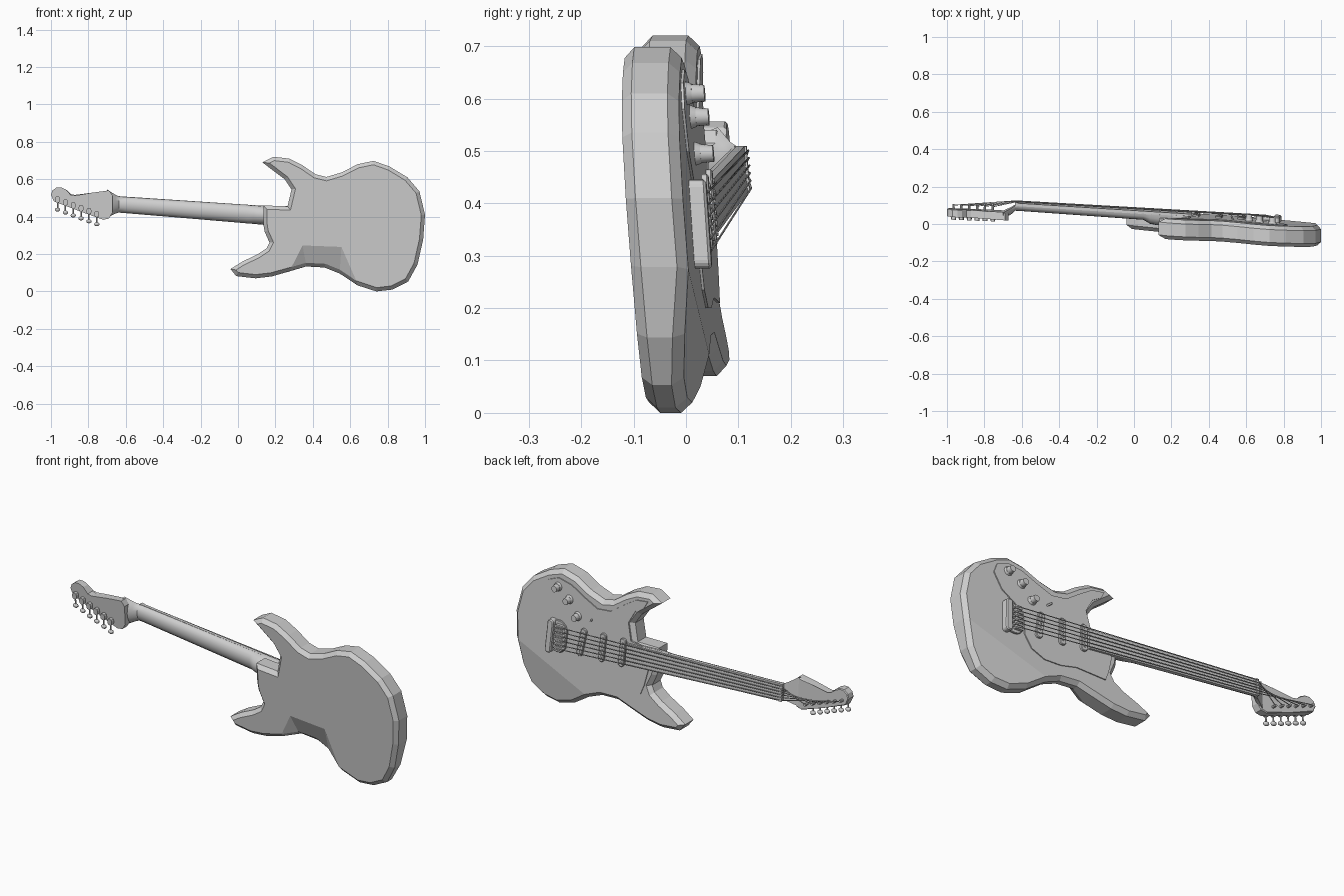
import bpy, bmesh, math
from mathutils import Matrix, Vector

cube = bpy.data.objects.get("Cube")
if cube:
    bpy.data.objects.remove(cube)

grey = bpy.data.materials.new("plain_grey")
grey.use_nodes = True
grey.diffuse_color = (0.62, 0.62, 0.62, 1)
grey.node_tree.nodes["Principled BSDF"].inputs["Base Color"].default_value = (0.62, 0.62, 0.62, 1)


# The guitar leans: parts are made as (x, height above face, z), then sheared
def lean(p):
    x, h, z = p
    return Vector((x, h + 0.09 - 0.0676 * x - 0.0726 * z, z))


def axis(x):
    """Height of the neck centre line."""
    return 0.4175 - 0.075 * x


def finish(name, bm, smooth=False):
    for v in bm.verts:
        v.co = lean(v.co)
    bmesh.ops.recalc_face_normals(bm, faces=bm.faces)
    mesh = bpy.data.meshes.new(name)
    bm.to_mesh(mesh)
    bm.free()
    mesh.materials.append(grey)
    obj = bpy.data.objects.new(name, mesh)
    bpy.context.scene.collection.objects.link(obj)
    if smooth:
        bpy.ops.object.select_all(action='DESELECT')
        obj.select_set(True)
        bpy.context.view_layer.objects.active = obj
        bpy.ops.object.shade_smooth_by_angle(angle=math.radians(40))
    return obj


def prism(name, outline, low, high, bevel=0):
    bm = bmesh.new()
    a = [bm.verts.new((x, low, z)) for x, z in outline]
    b = [bm.verts.new((x, high, z)) for x, z in outline]
    n = len(a)
    for i in range(n):
        bm.faces.new((a[i], a[(i + 1) % n], b[(i + 1) % n], b[i]))
    bm.faces.new(a)
    top = bm.faces.new(b)
    if bevel:
        bmesh.ops.bevel(bm, geom=list(top.edges), offset=bevel, segments=1, affect='EDGES')
    return finish(name, bm)


def loft(name, rings, smooth=False):
    bm = bmesh.new()
    rings = [[bm.verts.new(p) for p in ring] for ring in rings]
    n = len(rings[0])
    for r, s in zip(rings, rings[1:]):
        for i in range(n):
            bm.faces.new((r[i], r[(i + 1) % n], s[(i + 1) % n], s[i]))
    bm.faces.new(rings[0])
    bm.faces.new(rings[-1])
    return finish(name, bm, smooth)


def post(name, x, z, low, high, r1, r2, sides=12):
    bm = bmesh.new()
    bmesh.ops.create_cone(bm, cap_ends=True, segments=sides, radius1=r1, radius2=r2, depth=high - low,
                          matrix=Matrix.Translation((x, (low + high) / 2, z)) @ Matrix.Rotation(-math.pi / 2, 4, 'X'))
    return finish(name, bm, True)


def wire(name, points, radius):
    curve = bpy.data.curves.new(name, 'CURVE')
    curve.dimensions = '3D'
    curve.bevel_depth = radius
    curve.bevel_resolution = 1
    curve.use_fill_caps = True
    spline = curve.splines.new('POLY')
    spline.points.add(len(points) - 1)
    for sp, p in zip(spline.points, points):
        sp.co = (*lean(p), 1)
    curve.materials.append(grey)
    obj = bpy.data.objects.new(name, curve)
    bpy.context.scene.collection.objects.link(obj)


def rounded(cx, cz, w, l, turn=0, seg=4):
    """Rectangle with round corners in the face plane."""
    r = min(w, l) * 0.42
    pts = []
    for k, (sx, sz) in enumerate(((1, 1), (-1, 1), (-1, -1), (1, -1))):
        for j in range(seg + 1):
            t = math.pi / 2 * (k + j / seg)
            px = sx * (w / 2 - r) + r * math.cos(t)
            pz = sz * (l / 2 - r) + r * math.sin(t)
            pts.append((cx + px * math.cos(turn) - pz * math.sin(turn),
                        cz + px * math.sin(turn) + pz * math.cos(turn)))
    return pts


# Body: outline walls, a belly cut behind and a forearm slope in front, then a chamfered rim
BODY = [(.99, .278), (.96, .144), (.91, .053), (.826, .01), (.74, 0), (.64, .032), (.543, .096),
        (.463, .128), (.366, .134), (.275, .107), (.18, .08), (.094, .07), (-.01, .082), (-.04, .12),
        (.024, .16), (.104, .198), (.152, .23), (.168, .262), (.142, .32), (.136, .358), (.136, .46),
        (.265, .455), (.286, .545), (.249, .6), (.18, .652), (.13, .69), (.19, .72), (.275, .71),
        (.345, .674), (.415, .626), (.473, .612), (.553, .636), (.64, .68), (.725, .698), (.81, .668),
        (.906, .61), (.97, .535), (1, .41)]
bm = bmesh.new()
line_a, line_b = Vector(BODY[0]), Vector(BODY[6])
side = (line_b - line_a).normalized()
front, back = [], []
for i, (x, z) in enumerate(BODY):
    d = Vector((x, z)) - line_a
    drop = 0.18 * abs(side.x * d.y - side.y * d.x) if 0 < i < 6 else 0
    front.append(bm.verts.new((x, -drop, z)))
    back.append(bm.verts.new((x, -0.068 if i in (6, 7, 8) else -0.109, z)))
n = len(BODY)
for i in range(n):
    bm.faces.new((front[i], front[(i + 1) % n], back[(i + 1) % n], back[i]))
waist_a = bm.verts.new((.345, -.109, .246))
waist_b = bm.verts.new((.553, -.109, .238))
caps = [bm.faces.new(front[:7]), bm.faces.new(front[6:] + front[:1]),
        bm.faces.new((waist_a, back[8], back[9])),
        bm.faces.new((waist_a, waist_b, back[6], back[7], back[8])),
        bm.faces.new((waist_b, back[5], back[6])),
        bm.faces.new(back[9:] + back[:6] + [waist_b, waist_a])]
rim = [e for e in bm.edges if sum(f in caps for f in e.link_faces) == 1]
bmesh.ops.recalc_face_normals(bm, faces=bm.faces)
bmesh.ops.bevel(bm, geom=rim, offset=0.02, segments=1, affect='EDGES', clamp_overlap=True)
finish("body", bm)

# Pickguard with its controls
GUARD = [(.2, .685), (.27, .675), (.34, .63), (.42, .575), (.5, .565), (.58, .6), (.66, .64), (.74, .655),
         (.8, .63), (.82, .58), (.78, .5), (.7, .44), (.665, .4), (.665, .3), (.63, .235), (.56, .2),
         (.47, .2), (.38, .22), (.3, .215), (.22, .21), (.2, .26), (.18, .34), (.18, .45),
         (.29, .46), (.31, .55), (.27, .62), (.22, .65)]
prism("pickguard", GUARD, -0.004, 0.005)
for i, (x, z) in enumerate(((.74, .61), (.67, .565), (.615, .495))):
    post(f"knob_skirt_{i}", x, z, 0.004, 0.016, 0.023, 0.019, 16)
    post(f"knob_{i}", x, z, 0.014, 0.04, 0.018, 0.016, 16)
wire("selector_switch", [(.53, .003, .5), (.52, .028, .505)], 0.005)

# Pickups with pole pieces
for i, (x, turn) in enumerate(((.58, .18), (.455, 0.07), (.335, 0.07))):
    prism(f"pickup_{i}", rounded(x, axis(x), .034, .145, turn), 0.003, 0.016, 0.003)
    for k in range(6):
        s = (k - 2.5) * 0.02
        post(f"pole_{i}_{k}", x - s * math.sin(turn), axis(x) + s * math.cos(turn), 0.014, 0.019, .005, .005, 8)

# Bridge
prism("bridge_plate", rounded(.725, axis(.725), .1, .16, 0.07), -0.002, 0.01, 0.002)
prism("bridge_cover", rounded(.765, axis(.765), .036, .17, 0.07), 0, 0.032, 0.005)


# Neck: round-backed loft running from the pocket to the dropped headstock
def neck_ring(x, w, top, depth):
    return [(x, top - depth * math.sin(math.pi * j / 8), axis(x) + w * math.cos(math.pi * j / 8)) for j in range(9)]


loft("neck", [neck_ring(*s) for s in ((.3, .052, .002, .05), (.12, .051, .002, .06), (.085, .05, .002, .055),
                                     (.05, .05, .002, .036), (-.6, .043, .002, .03), (-.635, .043, .002, .03),
                                     (-.655, .05, -.012, .035), (-.7, .075, -.037, .041))], True)


def board_ring(x, w, low, high):
    return [(x, h, axis(x) + s) for h, s in ((low, -w), (low, w), (high, w), (high, -w))]


loft("fretboard", [board_ring(.31, .052, 0, .016), board_ring(-.625, .044, 0, .016)])
loft("nut", [board_ring(-.622, .044, 0, .02), board_ring(-.637, .044, -.004, .02)])

# Headstock
HEAD = [(-.672, .515), (-.69, .54), (-.78, .528), (-.872, .512), (-.895, .517), (-.92, .545), (-.945, .556),
        (-.97, .556), (-.992, .54), (-1, .517), (-.985, .482), (-.85, .43), (-.72, .383), (-.69, .39), (-.672, .42)]
prism("headstock", HEAD, -0.078, -0.036, 0.004)

# Tuners and strings
for i in range(6):
    x = -.965 + i * 0.042
    edge = .475 - (x + .97) * 0.37
    post(f"tuner_post_{i}", x, edge + .03, -0.04, -0.012, .007, .006, 8)
    prism(f"tuner_case_{i}", rounded(x, edge + .018, .026, .034, seg=2), -0.096, -0.07)
    wire(f"tuner_shaft_{i}", [(x, -.088, edge + .01), (x, -.088, edge - .03)], 0.004)
    bm = bmesh.new()
    bmesh.ops.create_uvsphere(bm, u_segments=10, v_segments=6, radius=1,
                              matrix=Matrix.Translation((x, -.088, edge - .036)) @ Matrix.Diagonal((.015, .012, .011, 1)))
    finish(f"tuner_button_{i}", bm, True)

    s = i - 2.5
    prism(f"saddle_{i}", rounded(.71, axis(.71) + s * .022, .055, .018, seg=1), 0.006, 0.025)
    wire(f"string_{i}", [(.745, .022, axis(.745) + s * .022), (.7, .028, axis(.7) + s * .022),
                         (-.63, .0225, axis(-.63) + s * .0145), (x, -.018, edge + .03)], 0.0022)
